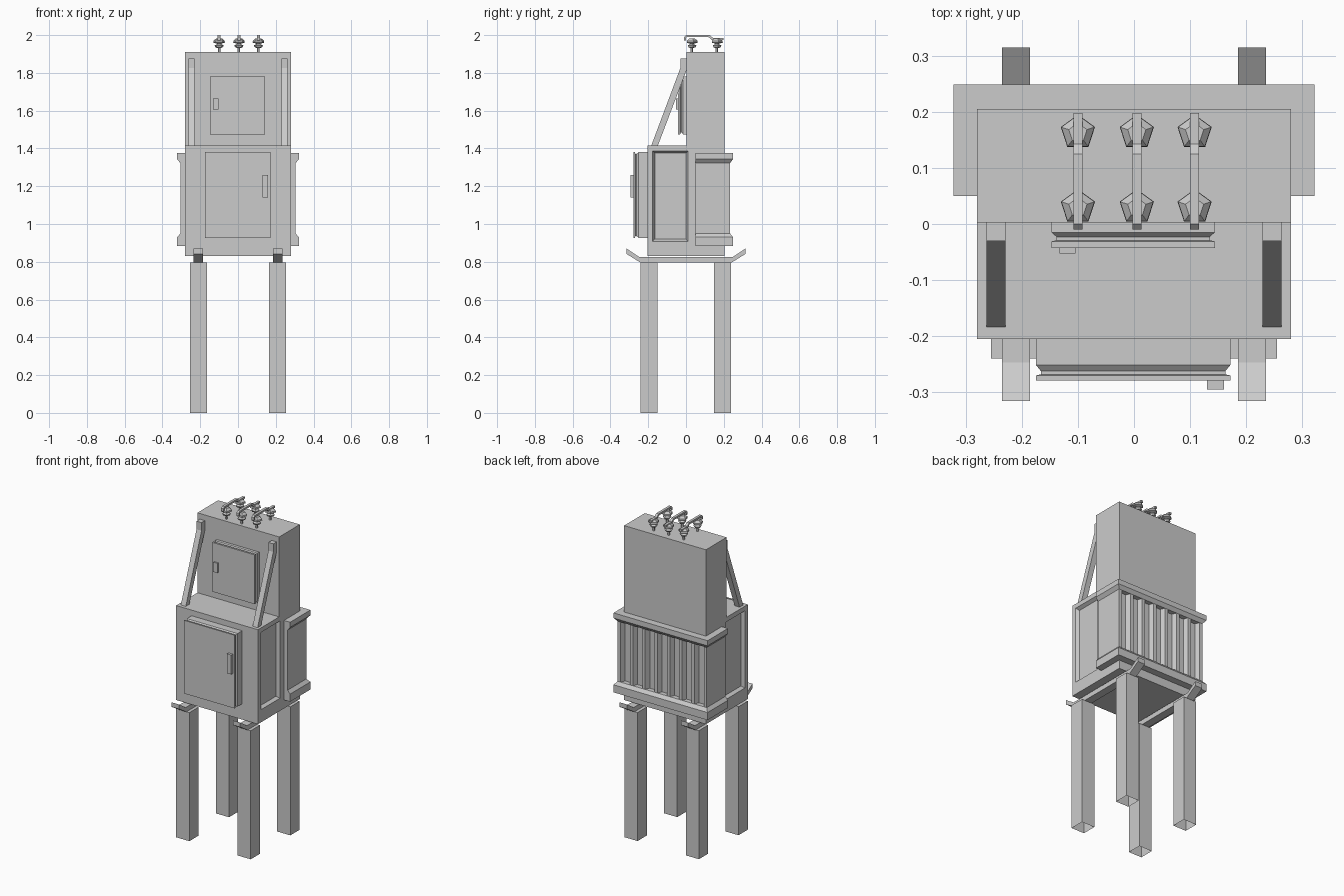
import bpy, bmesh, math
from mathutils import Matrix

if "Cube" in bpy.data.objects:
    bpy.data.objects.remove(bpy.data.objects["Cube"])


def finish(name, bm):
    bmesh.ops.recalc_face_normals(bm, faces=bm.faces)
    me = bpy.data.meshes.new(name)
    bm.to_mesh(me)
    bm.free()
    ob = bpy.data.objects.new(name, me)
    bpy.context.collection.objects.link(ob)
    return ob


def loft(name, rings, caps=(True, True)):
    bm = bmesh.new()
    loops = [[bm.verts.new(p) for p in r] for r in rings]
    n = len(loops[0])
    for a, b in zip(loops, loops[1:]):
        for i in range(n):
            j = (i + 1) % n
            bm.faces.new((a[i], a[j], b[j], b[i]))
    if caps[0]:
        bm.faces.new(loops[0])
    if caps[1]:
        bm.faces.new(loops[-1])
    return finish(name, bm)


def rect(x0, x1, y0, y1, z):
    return [(x0, y0, z), (x1, y0, z), (x1, y1, z), (x0, y1, z)]


def box(name, x0, x1, y0, y1, z0, z1, open_bottom=False):
    return loft(name, [rect(x0, x1, y0, y1, z0), rect(x0, x1, y0, y1, z1)], (not open_bottom, True))


def side_profile(name, pts, x0, x1):
    return loft(name, [[(x, y, z) for y, z in pts] for x in (x0, x1)])


def door(name, x0, x1, z0, z1, steps):
    # stacked outlines along y, each pulled in by an inset
    return loft(name, [[(x0 + d, y, z0 + d), (x1 - d, y, z0 + d), (x1 - d, y, z1 - d), (x0 + d, y, z1 - d)]
                       for y, d in steps])


# Lower cabinet with a recessed panel on each side
bm = bmesh.new()
bmesh.ops.create_cube(bm, size=1, matrix=Matrix.Translation((0, 0, 1.1225)) @ Matrix.Diagonal((0.56, 0.41, 0.585, 1)))
bmesh.ops.bisect_plane(bm, geom=bm.verts[:] + bm.edges[:] + bm.faces[:], plane_co=(0, 0.04, 0), plane_no=(0, 1, 0))
bm.normal_update()
for f in [f for f in bm.faces if abs(f.normal.x) > 0.9 and f.calc_center_median().y < 0]:
    bmesh.ops.inset_region(bm, faces=[f], thickness=0.04)
    for v in f.verts:
        if v.co.z < 1:
            v.co.z += 0.05
    bmesh.ops.inset_region(bm, faces=[f], thickness=0.016, depth=-0.02)
finish("lower_cabinet", bm)

# Upper cabinet
box("upper_cabinet", -0.28, 0.28, 0.003, 0.205, 1.41, 1.91)

# Doors and handles
door("lower_door", -0.175, 0.172, 0.927, 1.38,
     [(-0.2, 0), (-0.251, 0), (-0.262, 0.009), (-0.268, 0.009), (-0.27, 0), (-0.279, 0)])
box("lower_handle", 0.13, 0.16, -0.295, -0.275, 1.14, 1.26)
door("upper_door", -0.147, 0.144, 1.475, 1.78,
     [(0.01, 0), (-0.015, 0), (-0.023, 0.009), (-0.029, 0.009), (-0.031, 0), (-0.043, 0)])
box("upper_handle", -0.133, -0.104, -0.053, -0.04, 1.605, 1.665)

# Radiator: corrugated block between two chamfered flanges
fins, w, tip, yo, yi = 8, 0.305, 0.02, 0.233, 0.185
pitch = (2 * w - tip) / (fins - 1)
outline = [(-w, 0.05)]
for i in range(fins):
    a = -w + i * pitch
    outline += [(a, yo), (a + tip, yo)]
    if i < fins - 1:
        m = a + tip / 2 + pitch / 2
        outline += [(m - 0.012, yi), (m + 0.012, yi)]
outline.append((w, 0.05))
loft("radiator_fins", [[(x, y, z) for x, y in outline] for z in (0.92, 1.35)])
for name, zs in (("radiator_top_flange", (1.375, 1.343, 1.322)), ("radiator_bottom_flange", (0.883, 0.93, 0.95))):
    loft(name, [rect(-0.322, 0.322, 0.05, 0.249, zs[0]),
                rect(-0.322, 0.322, 0.05, 0.249, zs[1]),
                rect(-w, w, 0.05, yo, zs[2])])

# Legs, skid rails and sloping braces on both sides
rail = [(-0.315, 0.87), (-0.247, 0.825), (0.247, 0.825), (0.315, 0.87),
        (0.315, 0.842), (0.24, 0.795), (-0.24, 0.795), (-0.315, 0.842)]
brace = [(-0.03, 1.875), (0.005, 1.875), (0.005, 1.82), (-0.15, 1.412), (-0.185, 1.412), (-0.03, 1.825)]
for s, side in ((-1, "left"), (1, "right")):
    cx = 0.21 * s
    for cy, end in ((-0.195, "front"), (0.193, "back")):
        box(f"{end}_{side}_leg", cx - 0.045, cx + 0.045, cy - 0.045, cy + 0.045, 0, 0.796, True)
    side_profile(f"{side}_rail", rail, cx - 0.025, cx + 0.025)
    side_profile(f"{side}_brace", brace, 0.246 * s - 0.017, 0.246 * s + 0.017)

# Insulators (five-sided) and the connecting bars
lathe = [(0.007, 1.905), (0.007, 1.932), (0.019, 1.934), (0.026, 1.945), (0.012, 1.952),
         (0.012, 1.955), (0.032, 1.96), (0.031, 1.97), (0.017, 1.982)]
bar = [(-0.01, 1.972), (-0.01, 1.99), (0.0, 2.0), (0.125, 2.0), (0.143, 1.985), (0.198, 1.985),
       (0.198, 1.973), (0.138, 1.973), (0.12, 1.989), (0.004, 1.989), (0.0, 1.985), (0.0, 1.972)]
for k, x in enumerate((-0.1, 0.005, 0.108)):
    for y, end in ((0.03, "front"), (0.163, "back")):
        loft(f"{end}_insulator_{k + 1}",
             [[(x + r * math.cos(math.radians(90 + 72 * i)), y + r * math.sin(math.radians(90 + 72 * i)), z)
               for i in range(5)] for r, z in lathe])
    side_profile(f"connecting_bar_{k + 1}", bar, x - 0.008, x + 0.008)
